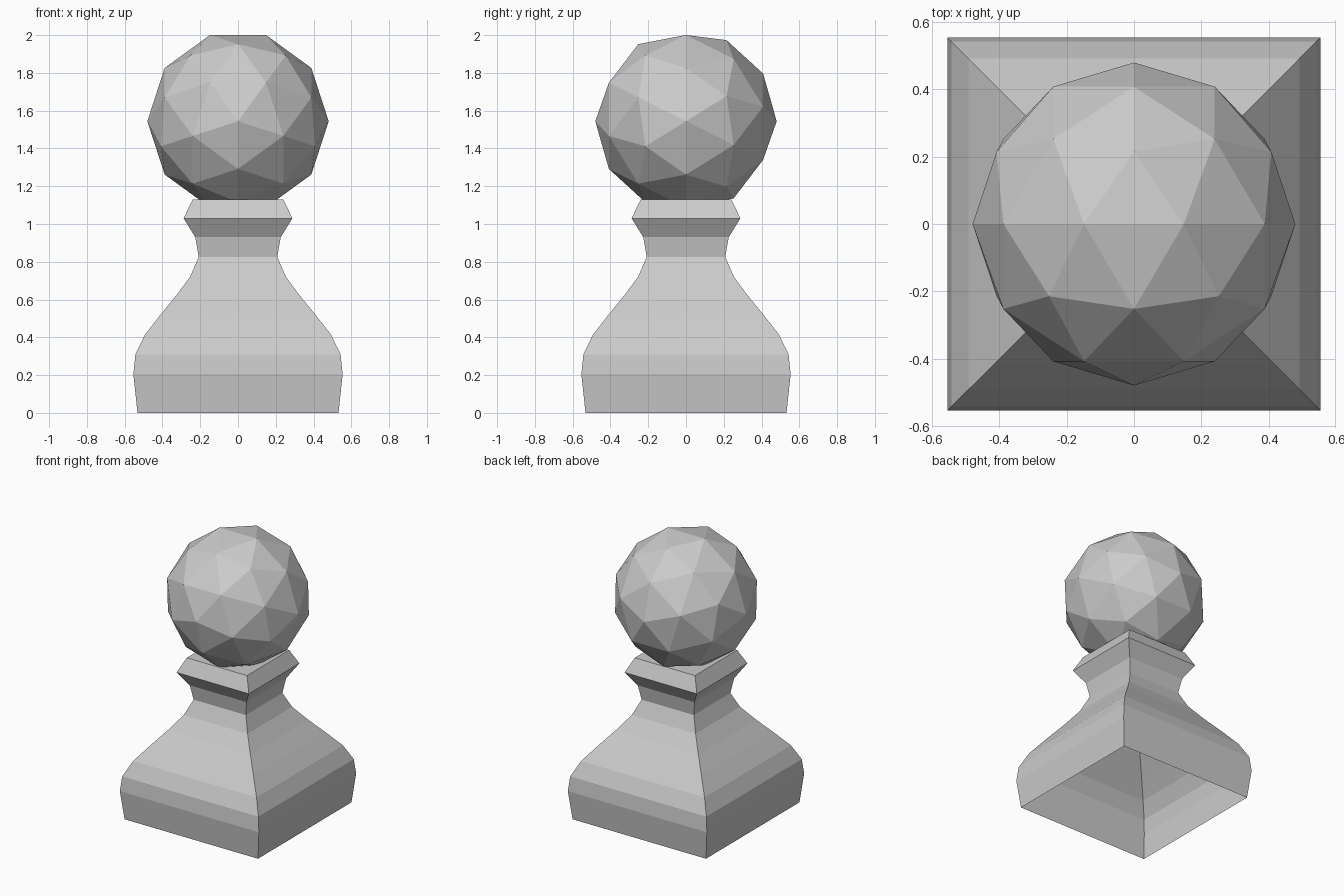
import bpy, bmesh
from mathutils import Matrix

if "Cube" in bpy.data.objects:
    bpy.data.objects.remove(bpy.data.objects["Cube"])


def add_object(name, bm):
    bmesh.ops.recalc_face_normals(bm, faces=bm.faces)
    mesh = bpy.data.meshes.new(name)
    bm.to_mesh(mesh)
    bm.free()
    obj = bpy.data.objects.new(name, mesh)
    bpy.context.collection.objects.link(obj)
    return obj


# Square pedestal: half-width and height profile, open underneath, closed on top
profile = [(0.532, 0), (0.554, 0.205), (0.543, 0.31), (0.492, 0.415),
           (0.41, 0.52), (0.328, 0.62), (0.254, 0.72), (0.208, 0.825),
           (0.226, 0.93), (0.288, 1.03), (0.24, 1.13)]
corners = [(-1, -1), (1, -1), (1, 1), (-1, 1)]
bm = bmesh.new()
rings = [[bm.verts.new((sx * w, sy * w, z)) for sx, sy in corners]
         for w, z in profile]
for low, high in zip(rings, rings[1:]):
    for i in range(4):
        j = (i + 1) % 4
        bm.faces.new((low[i], low[j], high[j], high[i]))
bm.faces.new(rings[-1])
add_object("pedestal", bm)

# Faceted ball, turned so its pole axis runs front to back
axes = Matrix(((0, 1, 0, 0), (0, 0, 1, 0), (1, 0, 0, 0), (0, 0, 0, 1)))
bm = bmesh.new()
bmesh.ops.create_icosphere(bm, subdivisions=2, radius=0.48,
                           matrix=Matrix.Translation((0, 0, 1.544)) @ axes)
add_object("ball", bm)
